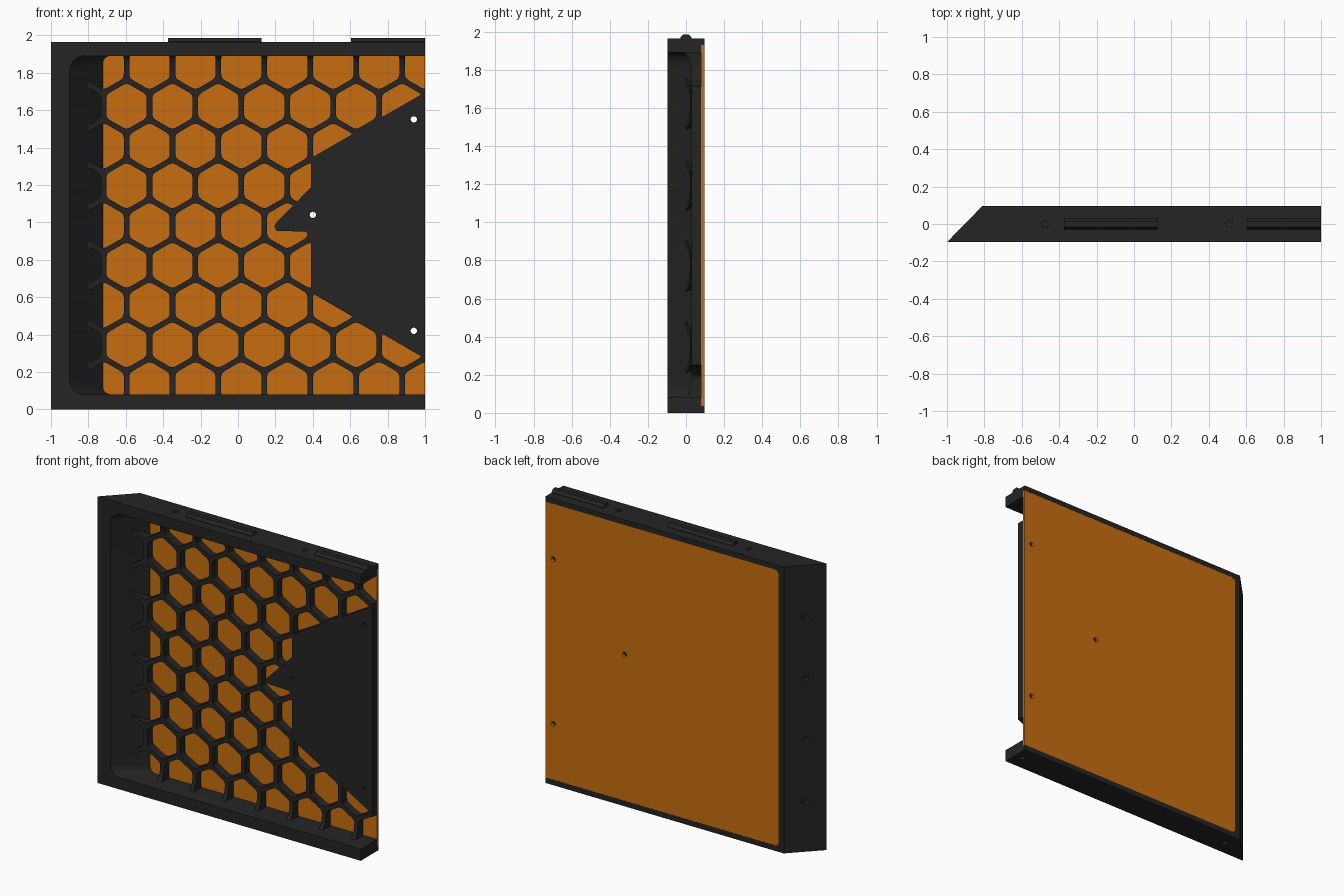
import bpy, bmesh, math
from mathutils import Vector

if "Cube" in bpy.data.objects:
    bpy.data.objects.remove(bpy.data.objects["Cube"])

H = 1.965            # frame height
Y = 0.097            # half depth
MID = H / 2


def material(name, rgb):
    m = bpy.data.materials.new(name)
    m.diffuse_color = (*rgb, 1)
    m.use_nodes = True
    m.node_tree.nodes["Principled BSDF"].inputs["Base Color"].default_value = m.diffuse_color
    return m


DARK = material("charcoal", (0.018, 0.018, 0.018))
ORANGE = material("orange", (0.58, 0.155, 0.005))


def add_loft(bm, a, b):
    """Closed solid between two matching loops."""
    va = [bm.verts.new(p) for p in a]
    vb = [bm.verts.new(p) for p in b]
    n = len(a)
    bm.faces.new(va)
    bm.faces.new(vb[::-1])
    for i in range(n):
        j = (i + 1) % n
        bm.faces.new((va[j], va[i], vb[i], vb[j]))


def solid(name, lofts, mat=DARK):
    bm = bmesh.new()
    for a, b in lofts:
        add_loft(bm, a, b)
    bmesh.ops.recalc_face_normals(bm, faces=bm.faces)
    me = bpy.data.meshes.new(name)
    bm.to_mesh(me)
    bm.free()
    me.materials.append(mat)
    ob = bpy.data.objects.new(name, me)
    bpy.context.collection.objects.link(ob)
    return ob


def along_y(pts, y0, y1):
    return [(x, y0, z) for x, z in pts], [(x, y1, z) for x, z in pts]


def along_z(pts, z0, z1):
    return [(x, y, z0) for x, y in pts], [(x, y, z1) for x, y in pts]


def along_x(pts, x0, x1):
    return [(x0, y, z) for y, z in pts], [(x1, y, z) for y, z in pts]


def rod(center, direction, r, half, n=16):
    """Cylinder loops around a centre point."""
    d = Vector(direction).normalized()
    u = d.orthogonal().normalized()
    v = d.cross(u)
    ring = [Vector(center) + r * (u * math.cos(t) + v * math.sin(t))
            for t in (2 * math.pi * i / n for i in range(n))]
    return [p - d * half for p in ring], [p + d * half for p in ring]


def boolean(ob, tool, op="DIFFERENCE", keep=False):
    mod = ob.modifiers.new("bool", "BOOLEAN")
    mod.operation, mod.solver, mod.object = op, "EXACT", tool
    bpy.context.view_layer.objects.active = ob
    bpy.ops.object.modifier_apply(modifier=mod.name)
    if not keep:
        bpy.data.objects.remove(tool)


def left_rounded(x0, x1, z0, z1, r, n=6):
    """Rectangle in x-z with its two left corners rounded."""
    pts = [(x1, z0), (x1, z1)]
    for cz, start in ((z1 - r, 90), (z0 + r, 180)):
        for i in range(n + 1):
            t = math.radians(start + 90 * i / n)
            pts.append((x0 + r + r * math.cos(t), cz + r * math.sin(t)))
    return pts


# Frame: three-sided tray with a slanted left wall
frame = solid("frame", [along_z([(-1, -Y), (1, -Y), (1, Y), (-0.81, Y)], 0, H)])
front = [(x, -Y - 0.01, z) for x, z in left_rounded(-0.91, 1.1, 0.08, 1.89, 0.08)]
back = [(x, 0.085, z) for x, z in left_rounded(-0.718, 1.1, 0.08, 1.89, 0.04)]
boolean(frame, solid("cavity_cutter", [(front, back)]))
recess = left_rounded(-0.77, 1.1, 0.037, 1.93, 0.03)
boolean(frame, solid("recess_cutter", [along_y(recess, 0.08, 0.12)]))

# Blind screw holes in the top, bottom and slanted side
holes = [rod((x, 0, H), (0, 0, 1), 0.018, 0.04) for x in (-0.475, 0.51)]
holes += [rod((x, 0, 0), (0, 0, 1), 0.018, 0.04) for x in (-0.76, 0.94)]
holes += [rod((-0.905, 0, z), (-1, 1, 0), 0.02, 0.035) for z in (0.345, 0.77, 1.19, 1.61)]
boolean(frame, solid("screw_cutter", holes))

# Alignment ridges on top
ridge = [(-0.03, H - 0.01), (-0.03, H + 0.003), (-0.015, H + 0.021),
         (0.015, H + 0.021), (0.03, H + 0.003), (0.03, H - 0.01)]
solid("top_ridges", [along_x(ridge, a, b) for a, b in ((-0.375, 0.125), (0.605, 1.0))])

# Back panel
panel = solid("back_panel", [along_y(left_rounded(-0.77, 1, 0.037, 1.93, 0.03), 0.08, 0.096)], ORANGE)

# Honeycomb lattice: slab that flares forward where it meets the frame
flare = []
for i in range(9):
    t = math.radians(90 * i / 8)
    flare.append((-0.025 + 0.055 * math.sin(t), 0.19 - 0.12 * math.cos(t)))
profile = [(0.082, 0.06), (-0.025, 0.06)] + flare
profile += [(y, H - z) for y, z in reversed(profile)]
start = [(y - 0.853, y, z) for y, z in profile]
lattice = solid("honeycomb_lattice", [(start, [(1, y, z) for y, z in profile])])
side = [(-0.77, 0.08), (-0.85, 0.0), (-0.80, 0.0), (-0.76, 0.014),
        (-0.71, 0.025), (-0.65, 0.031), (-0.65, 0.08)]
boolean(lattice, solid("side_flare", [along_z(side, 0.07, 1.9)]), "UNION")

PITCH = 0.2455
R = 0.1245           # hexagon corner radius
corner = [Vector((math.sin(k * math.pi / 3), math.cos(k * math.pi / 3))) * R for k in range(6)]
hexagon = []
for k in range(6):   # softened corners
    c, p, q = corner[k], corner[k - 1], corner[(k + 1) % 6]
    a, b = c.lerp(p, 0.16), c.lerp(q, 0.16)
    hexagon += [a, (a + b) / 4 + c / 2, b]
cells = []
for j in range(-4, 5):
    x0 = -0.596 if j % 2 else -0.473
    for k in range(-1, 8):
        cx, cz = x0 + k * PITCH, MID + j * PITCH * math.sqrt(3) / 2
        cells.append(along_y([(cx + p.x, cz + p.y) for p in hexagon], -0.2, 0.2))
boolean(lattice, solid("cell_cutter", cells))

# Solid mounting plate with a pointed notch on its left edge
outline = [(1, 1.695), (0.39, 1.343), (0.39, 1.187), (0.2, 0.993), (0.195, 0.975),
           (0.205, 0.955), (0.36, 0.95), (0.39, 0.93), (0.39, 0.625), (1, 0.272)]
plate = solid("mounting_plate", [along_y(outline, 0.028, 0.081)])

# Through holes
drill = solid("drill_cutter", [rod((x, 0, z), (0, 1, 0), 0.017, 0.2)
                               for x, z in ((0.94, 1.55), (0.94, 0.42), (0.4, 1.04))])
for ob in (panel, lattice, plate):
    boolean(ob, drill, keep=True)
bpy.data.objects.remove(drill)

# Keep flat faces crisp and curved walls soft
for ob in bpy.context.scene.objects:
    bpy.ops.object.select_all(action="DESELECT")
    ob.select_set(True)
    bpy.context.view_layer.objects.active = ob
    bpy.ops.object.shade_smooth_by_angle(angle=math.radians(30))
